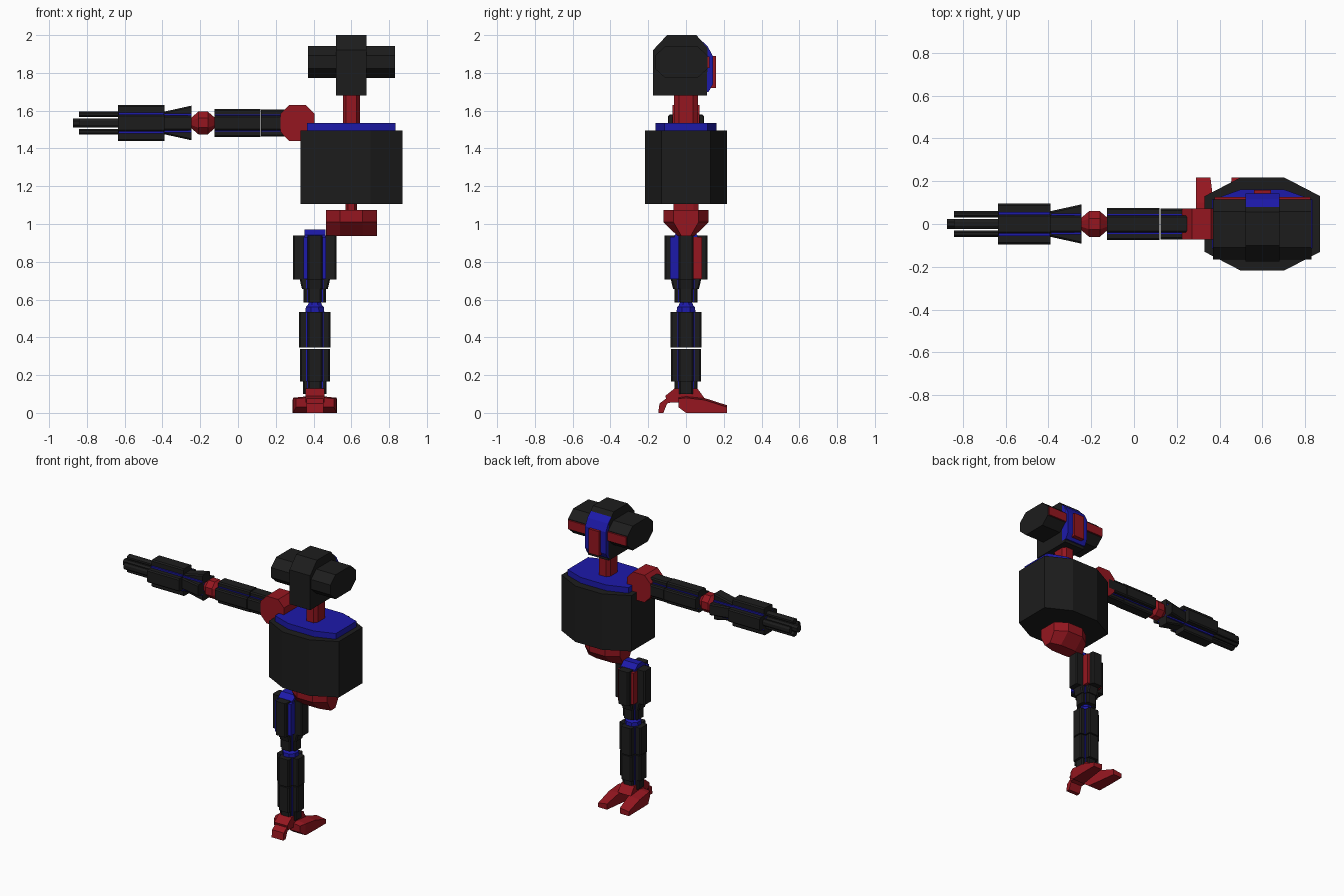
import bpy, bmesh

if "Cube" in bpy.data.objects:
    bpy.data.objects.remove(bpy.data.objects["Cube"])


def material(name, rgb):
    m = bpy.data.materials.new(name)
    m.diffuse_color = (*rgb, 1)
    m.use_nodes = True
    m.node_tree.nodes["Principled BSDF"].inputs["Base Color"].default_value = m.diffuse_color
    return m


BLACK = material("black", (0.012, 0.012, 0.012))
BLUE = material("blue", (0.012, 0.01, 0.4))
RED = material("red", (0.3, 0.008, 0.014))


def loft(name, axis, sections, mat):
    """Join cross-sections [(position, 2D points)] stacked along an axis."""
    place = {'x': lambda t, a, b: (t, a, b),
             'y': lambda t, a, b: (a, t, b),
             'z': lambda t, a, b: (a, b, t)}[axis]
    bm = bmesh.new()
    rings = [[bm.verts.new(place(t, a, b)) for a, b in pts] for t, pts in sections]
    n = len(rings[0])
    bm.faces.new(rings[0])
    bm.faces.new(rings[-1])
    for r, s in zip(rings, rings[1:]):
        for i in range(n):
            j = (i + 1) % n
            bm.faces.new((r[i], r[j], s[j], s[i]))
    bmesh.ops.recalc_face_normals(bm, faces=bm.faces)
    me = bpy.data.meshes.new(name)
    bm.to_mesh(me)
    bm.free()
    me.materials.append(mat)
    ob = bpy.data.objects.new(name, me)
    bpy.context.collection.objects.link(ob)
    return ob


def prism(name, axis, lo, hi, pts, mat):
    return loft(name, axis, [(lo, pts), (hi, pts)], mat)


def octagon(ca, cb, ra, rb, fa=0.42, fb=0.42):
    """Chamfered rectangle; fa, fb are the flat fractions of each side."""
    return [(ca + ra * a, cb + rb * b) for a, b in
            [(fa, -1), (1, -fb), (1, fb), (fa, 1), (-fa, 1), (-1, fb), (-1, -fb), (-fa, -1)]]


def rect(a0, a1, b0, b1):
    return [(a0, b0), (a1, b0), (a1, b1), (a0, b1)]


def plated(name, axis, centre, stations, core=0.046, half=0.04):
    """Blue square core with four black plates; stations = [(position, radius)]."""
    ca, cb = centre
    t0, t1 = stations[0][0], stations[-1][0]
    prism(name + "_core", axis, t0 + 0.002, t1 - 0.002,
          rect(ca - core, ca + core, cb - core, cb + core), BLUE)
    for k, (c, s) in enumerate([(1, 0), (0, 1), (-1, 0), (0, -1)]):
        secs = []
        for t, r in stations:
            p = [(0.03, -half), (r - 0.008, -half), (r, -half + 0.008),
                 (r, half - 0.008), (r - 0.008, half), (0.03, half)]
            secs.append((t, [(ca + c * u - s * v, cb + s * u + c * v) for u, v in p]))
        loft(f"{name}_plate_{k + 1}", axis, secs, BLACK)


# Head: upright block, cross block, rear visor
prism("head_block", 'x', 0.52, 0.68,
      [(-0.1, 2), (0.055, 2), (0.115, 1.93), (0.11, 1.68), (-0.175, 1.68), (-0.175, 1.92)], BLACK)
prism("head_cross_block", 'x', 0.37, 0.83, octagon(-0.025, 1.857, 0.14, 0.085, 0.6, 0.4), BLACK)
for n, x0, x1 in (("left", 0.68, 0.825), ("right", 0.375, 0.52)):
    prism("head_strip_" + n, 'x', x0, x1, rect(0.1, 0.125, 1.825, 1.887), RED)
prism("visor_frame", 'x', 0.52, 0.68,
      [(0.08, 1.973), (0.115, 1.94), (0.142, 1.89), (0.142, 1.74), (0.12, 1.70), (0.08, 1.70)], BLUE)
prism("visor", 'y', 0.13, 0.16, rect(0.56, 0.64, 1.72, 1.89), RED)

# Neck, torso, hips
prism("neck", 'z', 1.52, 1.7, octagon(0.6, 0, 0.045, 0.063, 0.6, 0.6), RED)
prism("torso", 'z', 1.105, 1.495, octagon(0.6, 0, 0.27, 0.217, 0.38, 0.6), BLACK)
prism("torso_top_plate", 'z', 1.49, 1.535, octagon(0.6, 0, 0.235, 0.162, 0.42, 0.7), BLUE)
prism("waist", 'z', 1.06, 1.12, octagon(0.6, 0, 0.03, 0.065, 0.6, 0.6), RED)


def hip_section(k):
    return [(-0.12 * k, 1.075), (0.12 * k, 1.075), (0.12 * k, 1.01),
            (0.045 * k, 0.937), (-0.045 * k, 0.937), (-0.12 * k, 1.01)]


loft("hips", 'x', [(x, hip_section(k)) for x, k in
                   ((0.465, 0.55), (0.54, 1), (0.66, 1), (0.735, 0.55))], RED)

# Arm, stretched out along -x
AZ = 1.535
loft("shoulder", 'y', [(-0.072, octagon(0.315, AZ, 0.09, 0.095, 0.5, 0.5)),
                       (0.072, octagon(0.315, AZ, 0.09, 0.095, 0.5, 0.5))], RED)
plated("upper_arm_inner", 'x', (0, AZ), [(0.123, 0.072), (0.275, 0.072)])
plated("upper_arm_outer", 'x', (0, AZ), [(-0.125, 0.075), (0.118, 0.075)])
e0, e1 = octagon(0, AZ, 0.03, 0.03), octagon(0, AZ, 0.06, 0.06)
loft("elbow", 'x', [(-0.245, e0), (-0.21, e1), (-0.16, e1), (-0.125, e0)], RED)
plated("forearm_cuff", 'x', (0, AZ), [(-0.39, 0.06), (-0.245, 0.092)], 0.05)
plated("forearm", 'x', (0, AZ), [(-0.635, 0.095), (-0.39, 0.095)], 0.056, 0.045)
prism("barrel_centre", 'x', -0.873, -0.6, octagon(0, AZ, 0.024, 0.024), BLACK)
for k, (dy, dz) in enumerate([(1, 0), (0, 1), (-1, 0), (0, -1)]):
    prism(f"barrel_{k + 1}", 'x', -0.842, -0.6,
          octagon(dy * 0.046, AZ + dz * 0.046, 0.023 - 0.008 * abs(dy), 0.023 - 0.008 * abs(dz)), BLACK)

# Leg
LX = 0.407
prism("hip_joint", 'x', LX - 0.055, LX + 0.055, octagon(0, 0.92, 0.06, 0.05), BLUE)
plated("thigh", 'z', (LX, 0), [(0.705, 0.115), (0.94, 0.115)], 0.05)
for n, y0, y1, mat in (("front", -0.085, -0.03, BLUE), ("rear", 0.03, 0.085, RED)):
    prism(f"thigh_{n}_liner", 'z', 0.71, 0.93, rect(LX - 0.06, LX + 0.06, y0, y1), mat)
plated("thigh_taper", 'z', (LX, 0), [(0.655, 0.068), (0.705, 0.08)])
plated("knee_sleeve", 'z', (LX, 0), [(0.585, 0.06), (0.655, 0.06)], 0.042, 0.036)
loft("knee", 'z', [(0.53, octagon(LX, 0, 0.05, 0.05)), (0.56, octagon(LX, 0, 0.048, 0.048)),
                   (0.57, octagon(LX, 0, 0.038, 0.038)), (0.59, octagon(LX, 0, 0.03, 0.03))], BLUE)
plated("shin_upper", 'z', (LX, 0), [(0.345, 0.083), (0.535, 0.083)])
plated("shin_lower", 'z', (LX, 0), [(0.165, 0.08), (0.338, 0.08)])
plated("ankle", 'z', (LX, 0), [(0.1, 0.062), (0.17, 0.062)], 0.042, 0.036)

# Foot: ankle block, heel and two toes
prism("foot_block", 'x', LX - 0.05, LX + 0.05,
      [(-0.06, 0.13), (-0.11, 0.09), (-0.1, 0.055), (-0.04, 0.055), (0.02, 0.06),
       (0.1, 0.075), (0.06, 0.13)], RED)
prism("heel", 'x', LX - 0.045, LX + 0.045,
      [(-0.147, 0), (-0.12, 0), (-0.1, 0.05), (-0.06, 0.06), (-0.06, 0.11), (-0.14, 0.05)], RED)
for n, s in (("left", 1), ("right", -1)):
    def toe(x0, x1, z0, z1):
        return [(LX + s * x0, z0), (LX + s * x1, z0), (LX + s * x1, z1 - 0.01), (LX + s * x0, z1)]
    loft("toe_" + n, 'y', [(-0.04, toe(0.015, 0.1, 0.03, 0.085)), (0.0, toe(0.02, 0.115, 0.0, 0.09)),
                           (0.1, toe(0.035, 0.118, 0.0, 0.078)), (0.218, toe(0.05, 0.118, 0.0, 0.04))], RED)
